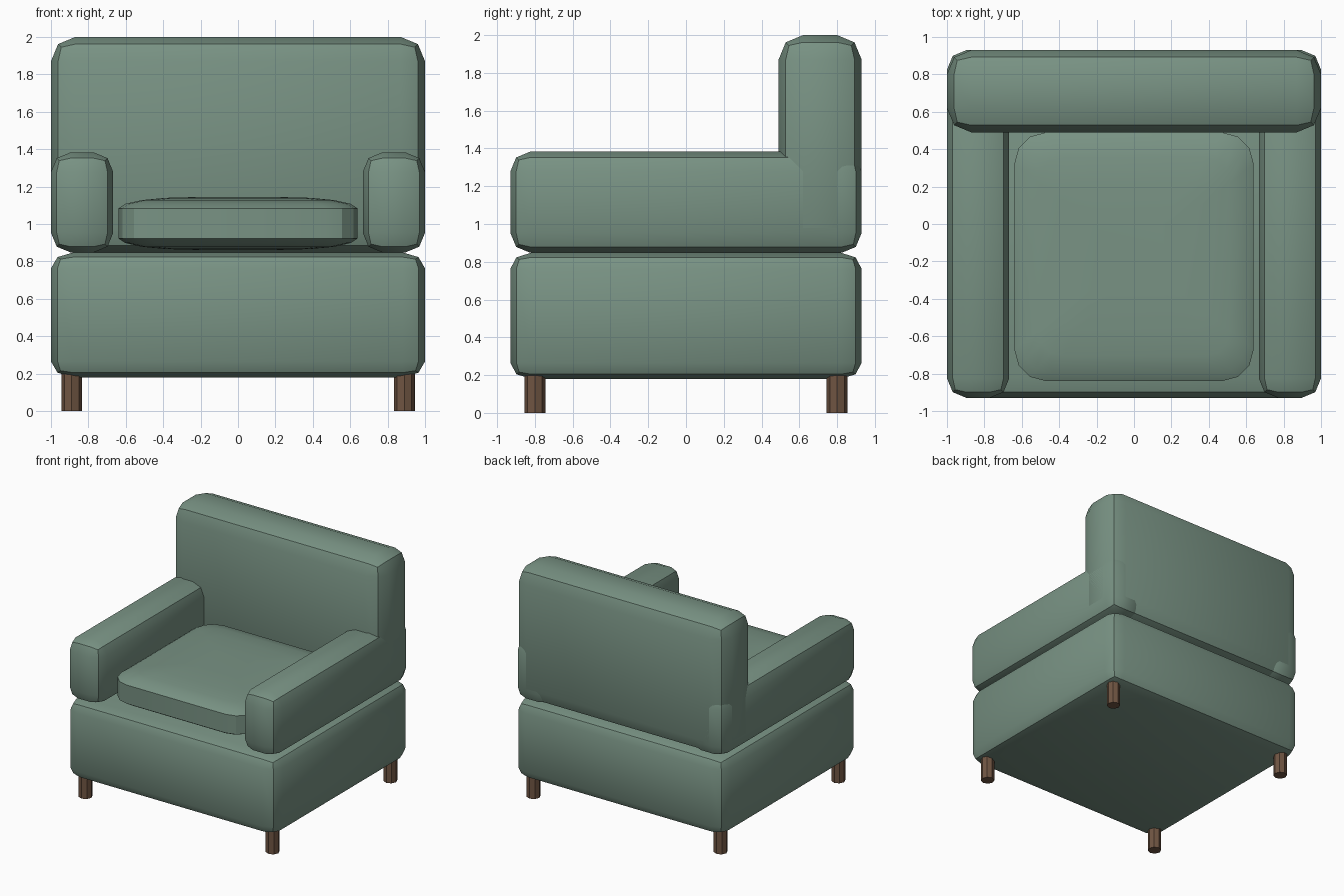
import bpy
import bmesh
from math import radians, sin, cos, pi
from mathutils import Vector

cube = bpy.data.objects.get("Cube")
if cube:
    bpy.data.objects.remove(cube, do_unlink=True)


def make_material(name, rgb):
    mat = bpy.data.materials.new(name)
    mat.use_nodes = True
    mat.diffuse_color = (*rgb, 1)
    mat.node_tree.nodes["Principled BSDF"].inputs["Base Color"].default_value = (*rgb, 1)
    return mat


fabric = make_material("sage_fabric", (0.19, 0.29, 0.23))
wood = make_material("brown_wood", (0.16, 0.09, 0.055))


def finish(bm, name, mat):
    bmesh.ops.recalc_face_normals(bm, faces=bm.faces)
    mesh = bpy.data.meshes.new(name)
    bm.to_mesh(mesh)
    bm.free()
    mesh.materials.append(mat)
    obj = bpy.data.objects.new(name, mesh)
    bpy.context.collection.objects.link(obj)
    bpy.ops.object.select_all(action='DESELECT')
    obj.select_set(True)
    bpy.context.view_layer.objects.active = obj
    bpy.ops.object.shade_smooth_by_angle(angle=radians(30))
    return obj


def padded_box(name, low, high, soft):
    """Box whose rounded edges may differ in depth along each axis."""
    low, high, soft = Vector(low), Vector(high), Vector(soft)
    size, centre = high - low, (low + high) / 2
    bm = bmesh.new()
    bmesh.ops.create_cube(bm, size=1)
    bmesh.ops.scale(bm, vec=[s / b for s, b in zip(size, soft)], verts=bm.verts)
    bmesh.ops.bevel(bm, geom=bm.edges[:], offset=1, offset_type='OFFSET',
                    segments=2, profile=0.5, affect='EDGES')
    bmesh.ops.scale(bm, vec=soft, verts=bm.verts)
    bmesh.ops.translate(bm, vec=centre, verts=bm.verts)
    return finish(bm, name, fabric)


# Upholstered body
padded_box("base", (-1, -0.93, 0.18), (1, 0.93, 0.848), (0.12, 0.11, 0.085))
padded_box("backrest", (-1, 0.49, 0.848), (1, 0.93, 2), (0.13, 0.13, 0.13))
for side, label in ((1, "left"), (-1, "right")):
    xs = sorted((side * 0.667, side))
    padded_box(label + "_armrest", (xs[0], -0.93, 0.848), (xs[1], 0.93, 1.383),
               (0.105, 0.105, 0.105))


# Domed seat cushion lofted from rounded rectangles
def outline(rx, ry, corner, steps=3):
    points = []
    for quarter, (sx, sy) in enumerate(((1, 1), (-1, 1), (-1, -1), (1, -1))):
        for i in range(steps + 1):
            a = (quarter + i / steps) * pi / 2
            points.append((sx * (rx - corner) + corner * cos(a),
                           sy * (ry - corner) + corner * sin(a)))
    return points


bm = bmesh.new()
half_profile = [(0.3, 0.142), (0.6, 0.137), (0.8, 0.125), (0.94, 0.105), (1, 0.08)]
profile = half_profile + [(s, -h) for s, h in reversed(half_profile)]
rings = []
for scale, h in profile:
    rings.append([bm.verts.new((x * scale, y * scale - 0.175, 1.003 + h))
                  for x, y in outline(0.64, 0.665, 0.17)])
for upper, lower in zip(rings, rings[1:]):
    for i in range(len(upper)):
        j = (i + 1) % len(upper)
        bm.faces.new((upper[i], upper[j], lower[j], lower[i]))
bm.faces.new(rings[0])
bm.faces.new(rings[-1])
finish(bm, "seat_cushion", fabric)

# Legs
for x, side in ((0.89, "left"), (-0.89, "right")):
    for y, end in ((-0.8, "front"), (0.8, "back")):
        bm = bmesh.new()
        bmesh.ops.create_cone(bm, cap_ends=True, segments=8, radius1=0.055,
                              radius2=0.055, depth=0.2)
        bmesh.ops.translate(bm, vec=(x, y, 0.1), verts=bm.verts)
        finish(bm, f"{end}_{side}_leg", wood)
